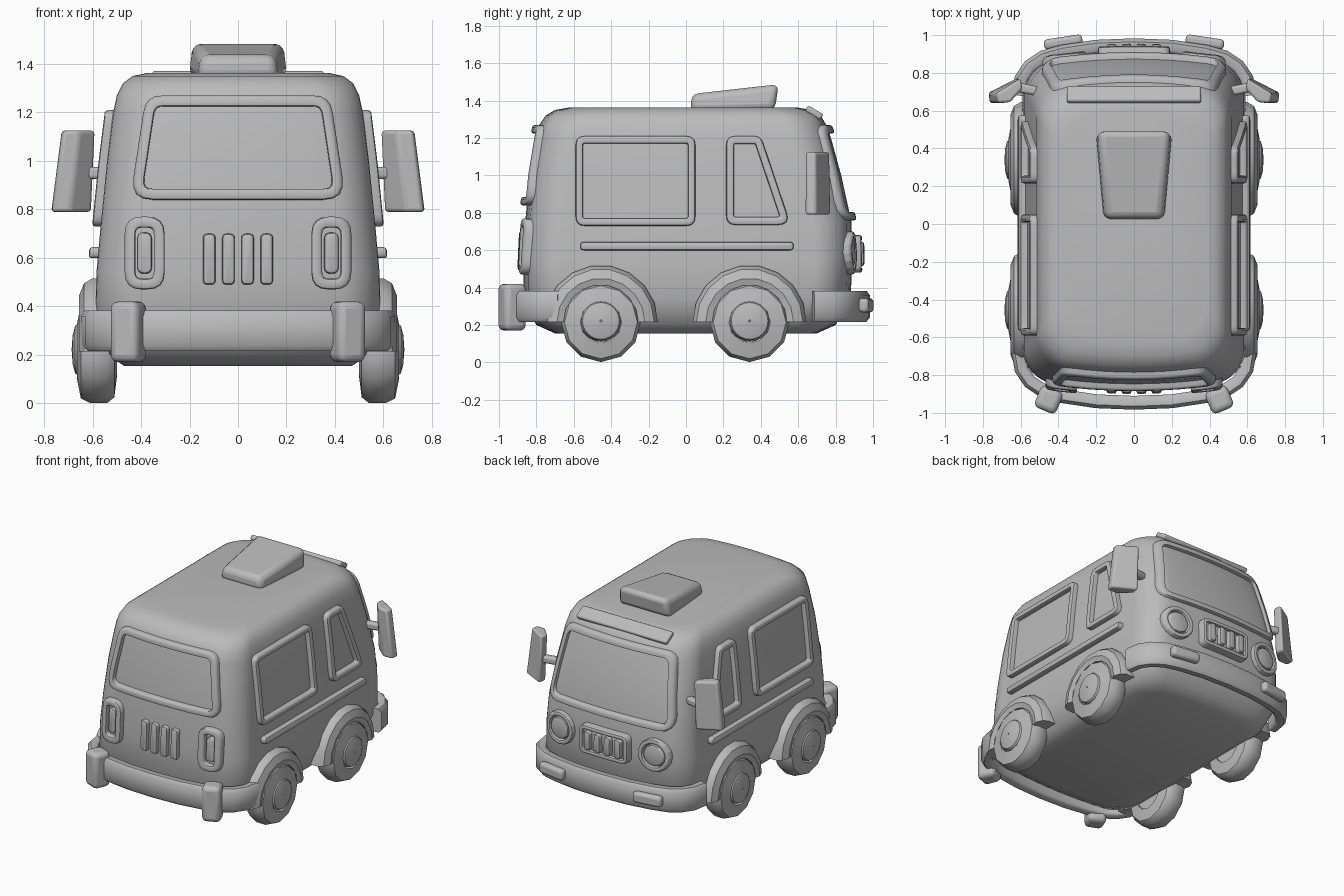
import bpy, bmesh, math
from mathutils import Vector, Matrix

cube = bpy.data.objects.get("Cube")
if cube:
    bpy.data.objects.remove(cube, do_unlink=True)

grey = bpy.data.materials.new("plain_grey")
grey.use_nodes = True
grey.diffuse_color = (0.5, 0.5, 0.5, 1)
grey.node_tree.nodes["Principled BSDF"].inputs["Base Color"].default_value = (0.5, 0.5, 0.5, 1)


def finish(name, bm, bevel=0.0, angle=40):
    bmesh.ops.recalc_face_normals(bm, faces=bm.faces)
    mesh = bpy.data.meshes.new(name)
    bm.to_mesh(mesh)
    bm.free()
    mesh.materials.append(grey)
    ob = bpy.data.objects.new(name, mesh)
    bpy.context.collection.objects.link(ob)
    bpy.ops.object.select_all(action="DESELECT")
    ob.select_set(True)
    bpy.context.view_layer.objects.active = ob
    if bevel:
        mod = ob.modifiers.new("round_edges", "BEVEL")
        mod.width, mod.segments = bevel, 3
    bpy.ops.object.shade_smooth_by_angle(angle=math.radians(angle))
    return ob


def loft(name, rings, caps=(True, True), wrap=False, **kw):
    """Skin a list of closed rings with quads."""
    bm = bmesh.new()
    rows = [[bm.verts.new(p) for p in ring] for ring in rings]
    n = len(rows[0])
    for a, b in zip(rows, rows[1:] + rows[:1] if wrap else rows[1:]):
        for i in range(n):
            bm.faces.new((a[i], a[(i + 1) % n], b[(i + 1) % n], b[i]))
    for use, row in zip(caps, (rows[0], rows[-1])):
        if use:
            bm.faces.new(row)
    return finish(name, bm, **kw)


def box(name, loc, size, rot=(0, 0, 0), bevel=0.02):
    bm = bmesh.new()
    bmesh.ops.create_cube(bm, size=1, matrix=Matrix.Diagonal((*size, 1)))
    ob = finish(name, bm, bevel=bevel)
    ob.location, ob.rotation_euler = loc, rot
    return ob


# Body shell: height, half width, -y reach, +y reach
ROWS = [(0.155, 0.47, 0.70, 0.70), (0.20, 0.54, 0.80, 0.80), (0.34, 0.59, 0.87, 0.88),
        (0.55, 0.583, 0.87, 0.89), (0.75, 0.565, 0.86, 0.885), (1.0, 0.54, 0.835, 0.83),
        (1.2, 0.515, 0.80, 0.775), (1.27, 0.5, 0.785, 0.75), (1.32, 0.475, 0.75, 0.72),
        (1.35, 0.435, 0.70, 0.67), (1.362, 0.38, 0.63, 0.60)]
CORNER, BULGE = 0.16, 0.05


def section(z):
    for a, b in zip(ROWS, ROWS[1:]):
        if z <= b[0]:
            t = (z - a[0]) / (b[0] - a[0])
            return [p + (q - p) * t for p, q in zip(a, b)][1:]
    return ROWS[-1][1:]


def end_reach(x, z, s):
    hx, back, front = section(z)
    d = min(max(0, abs(x) - hx + CORNER), CORNER)
    drop = CORNER - math.sqrt(CORNER ** 2 - d * d)
    return (front if s > 0 else back) - BULGE * (x / hx) ** 2 - drop


def body_ring(z):
    hx = section(z)[0]
    flat = hx - CORNER
    half = [flat * i / 4 for i in range(5)]
    half += [flat + CORNER * math.sin(math.pi * i / 16) for i in range(1, 9)]
    xs = [-x for x in half[:0:-1]] + half
    return ([(x, -end_reach(x, z, -1), z) for x in xs]
            + [(x, end_reach(x, z, 1), z) for x in xs[::-1]])


loft("body", [body_ring(r[0]) for r in ROWS])


# Raised outlines laid on the shell
def outline(poly, inset, radius):
    n, pts = len(poly), []
    P = [Vector(p) for p in poly]
    corners = []
    for i in range(n):
        a, b = (P[i] - P[i - 1]).normalized(), (P[(i + 1) % n] - P[i]).normalized()
        na, nb = Vector((-a.y, a.x)), Vector((-b.y, b.x))
        c = P[i] + (na + nb) * inset / (1 + na.dot(nb))
        r = max(radius - inset, 0.012)
        cut = r * math.tan(a.angle(b) / 2)
        corners.append([(c - a * cut).lerp(c, t).lerp(c.lerp(c + b * cut, t), t)
                        for t in (0, 0.25, 0.5, 0.75, 1)])
    for i in range(n):
        nxt = corners[(i + 1) % n][0]
        pts += corners[i] + [corners[i][-1].lerp(nxt, k / 6) for k in range(1, 6)]
    return pts


def on_end(s):
    return lambda u, v, h: (u, s * (end_reach(u, v, s) + h), v)


def on_side(s):
    return lambda u, v, h: (s * (section(v)[0] + h), u, v)


def relief(name, poly, radius, place, height, width=None, base=-0.02):
    """A rounded rim of the given width, or a filled plate without one."""
    e = min(0.012, height * 0.6)
    prof = [(0, base), (0, height - e), (e * 0.3, height - e * 0.3), (e, height)]
    if width:
        prof += [(width - i, h) for i, h in prof[::-1]]
    rings = [[place(p.x, p.y, h) for p in outline(poly, i, radius)] for i, h in prof]
    return loft(name, rings, caps=(False, not width))


def rect(u, v, w, h, top=None):
    t = w if top is None else top
    return [(u - w / 2, v - h / 2), (u + w / 2, v - h / 2), (u + t / 2, v + h / 2), (u - t / 2, v + h / 2)]


def ngon(u, v, r, n=16):
    return [(u + r * math.cos(math.tau * i / n), v + r * math.sin(math.tau * i / n)) for i in range(n)]


tail, nose = on_end(-1), on_end(1)
relief("rear_window_frame", rect(0, 1.055, 0.89, 0.43, 0.76), 0.08, tail, 0.035, 0.045)
relief("windscreen_frame", rect(0, 1.015, 1.0, 0.51, 0.86), 0.09, nose, 0.03, 0.045)
for i in range(4):
    x = (i - 1.5) * 0.079
    relief("rear_vent", rect(x, 0.595, 0.052, 0.21), 0.02, tail, 0.03)
    relief("grille_slat", rect(x, 0.58, 0.05, 0.13), 0.02, nose, 0.065)
relief("grille_plate", rect(0, 0.58, 0.38, 0.20), 0.045, nose, 0.035)
relief("grille_rim", rect(0, 0.58, 0.38, 0.20), 0.045, nose, 0.055, 0.03)


# Wheels and arches, turned about the axle
def turn(name, profile, s, y, z, steps, sweep=math.tau, **kw):
    full = sweep == math.tau
    rings = []
    for i in range(steps if full else steps + 1):
        a = sweep * i / steps
        rings.append([(s * x, y + r * math.cos(a), z + r * math.sin(a)) for r, x in profile])
    return loft(name, rings, caps=(not full, not full), wrap=full, **kw)


TYRE = [(0.11, 0.50), (0.19, 0.51), (0.213, 0.54), (0.213, 0.61), (0.195, 0.648), (0.11, 0.665)]
HUB = [(0.005, 0.51), (0.112, 0.51), (0.105, 0.662), (0.098, 0.672), (0.06, 0.682), (0.005, 0.686)]
ARCH = [(0.20, 0.50), (0.20, 0.645), (0.235, 0.655), (0.285, 0.635), (0.305, 0.60), (0.305, 0.50)]

for s in (-1, 1):
    side = on_side(s)
    relief("side_window_frame", rect(-0.27, 0.97, 0.64, 0.48), 0.05, side, 0.035, 0.04)
    relief("quarter_window_frame", [(0.215, 0.735), (0.56, 0.735), (0.40, 1.21), (0.215, 1.21)],
           0.05, side, 0.035, 0.042)
    relief("side_trim", rect(0.005, 0.622, 1.14, 0.045), 0.02, side, 0.038)
    relief("tail_light_rim", rect(s * 0.385, 0.62, 0.165, 0.30), 0.07, tail, 0.04, 0.045)
    relief("tail_light", rect(s * 0.385, 0.62, 0.06, 0.17), 0.028, tail, 0.025)
    relief("headlight_rim", ngon(s * 0.37, 0.585, 0.115), 0.02, nose, 0.035, 0.032)
    relief("headlight", ngon(s * 0.37, 0.585, 0.075), 0.02, nose, 0.03)
    for y in (-0.455, 0.34):
        turn("tyre", TYRE, s, y, 0.215, 12)
        turn("hub", HUB, s, y, 0.222, 24)
        turn("wheel_arch", ARCH, s, y, 0.215, 9, math.pi, angle=30)

    # Bumper fittings
    box("overrider", (s * 0.452, -0.93, 0.295), (0.125, 0.125, 0.25), (0, 0, s * 0.4), 0.03)
    box("bumper_lamp", (s * 0.375, 0.963, 0.305), (0.205, 0.055, 0.075), (0, 0, -s * 0.15), 0.02)

    # Door mirror and its arm
    low = [(0.605, 0.715), (0.69, 0.64), (0.765, 0.64), (0.772, 0.695), (0.615, 0.775)]
    high = [(0.59, 0.715), (0.655, 0.645), (0.72, 0.64), (0.73, 0.69), (0.60, 0.77)]
    loft("mirror", [[(s * x, y, z) for x, y in q] for q, z in ((low, 0.79), (high, 1.125))], bevel=0.014)
    box("mirror_arm", (s * 0.57, 0.715, 0.95), (0.12, 0.05, 0.05), (0, 0, s * 0.2), 0.015)

# Wrap-round bumpers
PATH = [(0, 0.945), (0.2, 0.937), (0.38, 0.91), (0.48, 0.882), (0.55, 0.835), (0.595, 0.77), (0.61, 0.68)]
SECTION = [(-0.035, 0.23), (-0.035, 0.37), (-0.02, 0.383), (0.02, 0.383), (0.038, 0.36),
           (0.038, 0.24), (0.02, 0.217), (-0.02, 0.217)]
path = [Vector((-x, y)) for x, y in PATH[:0:-1]] + [Vector(p) for p in PATH]
for name, s in (("front_bumper", 1), ("rear_bumper", -1)):
    rings = []
    for i, p in enumerate(path):
        d = (path[min(i + 1, len(path) - 1)] - path[max(i - 1, 0)]).normalized()
        nrm = Vector((-d.y, d.x))
        rings.append([((p + nrm * o).x, s * (p + nrm * o).y, z) for o, z in SECTION])
    loft(name, rings, angle=50)

# Roof scoop and visor
base = [(-0.165, 0.025, 1.34), (0.165, 0.025, 1.34), (0.205, 0.475, 1.35), (-0.205, 0.475, 1.35)]
lid = [(-0.15, 0.03, 1.435), (0.15, 0.03, 1.435), (0.19, 0.495, 1.487), (-0.19, 0.495, 1.487)]
loft("roof_scoop", [base, lid], bevel=0.035)
box("visor", (0, 0.685, 1.335), (0.71, 0.095, 0.035), (-0.55, 0, 0), 0.012)
